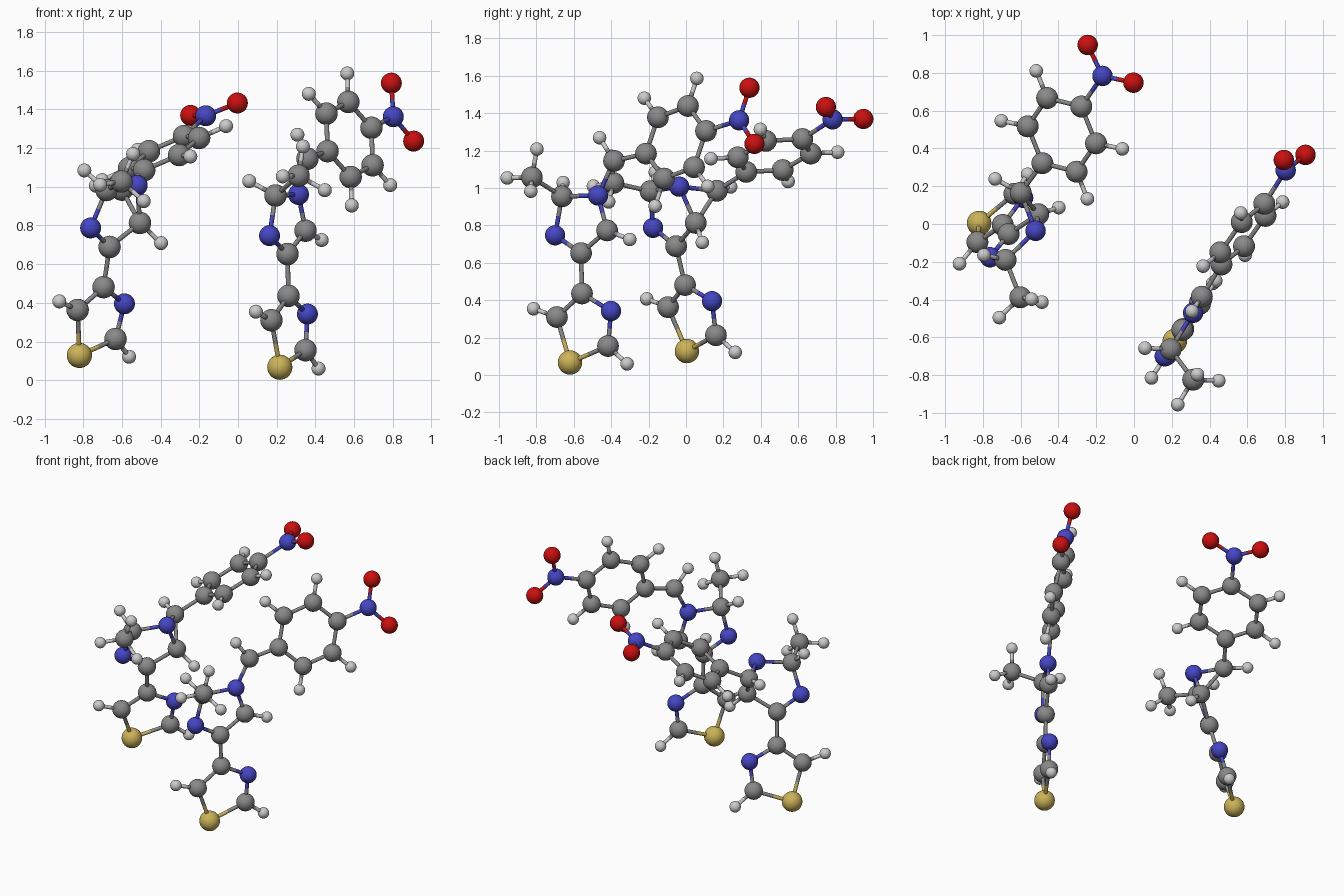
import bpy, bmesh
from mathutils import Vector

if "Cube" in bpy.data.objects:
    bpy.data.objects.remove(bpy.data.objects["Cube"])

# element: (name, ball radius, colour)
ELEMENTS = {
    "C": ("carbon", 0.058, (0.25, 0.25, 0.25, 1)),
    "H": ("hydrogen", 0.036, (0.55, 0.55, 0.55, 1)),
    "N": ("nitrogen", 0.054, (0.06, 0.06, 0.55, 1)),
    "O": ("oxygen", 0.054, (0.6, 0.005, 0.005, 1)),
    "S": ("sulphur", 0.065, (0.6, 0.45, 0.1, 1)),
}
BOND_R, H_LEN, BOND_MAX = 0.012, 0.155, 0.28


def make_mesh(name, build, mat):
    bm = bmesh.new()
    build(bm)
    me = bpy.data.meshes.new(name)
    bm.to_mesh(me)
    bm.free()
    me.shade_smooth()
    me.materials.append(mat)
    return me


# Shared ball and half-stick meshes, one pair per element
BALL, STICK = {}, {}
for el, (label, radius, colour) in ELEMENTS.items():
    mat = bpy.data.materials.new(label)
    mat.diffuse_color = colour
    mat.use_nodes = True
    mat.node_tree.nodes["Principled BSDF"].inputs["Base Color"].default_value = mat.diffuse_color
    BALL[el] = make_mesh(label + "_ball", lambda bm: bmesh.ops.create_uvsphere(
        bm, u_segments=32, v_segments=16, radius=radius), mat)
    STICK[el] = make_mesh(label + "_stick", lambda bm: bmesh.ops.create_cone(
        bm, segments=16, radius1=BOND_R, radius2=BOND_R, depth=1), mat)


def add(name, mesh):
    ob = bpy.data.objects.new(name, mesh)
    bpy.context.collection.objects.link(ob)
    return ob


def half_stick(el, a, b):
    ob = add(ELEMENTS[el][0] + "_bond", STICK[el])
    ob.location = (a + b) / 2
    ob.rotation_mode = 'QUATERNION'
    ob.rotation_quaternion = (b - a).to_track_quat('Z', 'Y')
    ob.scale = (1, 1, (b - a).length)


def molecule(thiazole, imidazole, methyl, bridge, ring3, nitro):
    atoms = []                                   # (element, position, hydrogens)

    def put(spec, points):
        for s, p in zip(spec.split(), points):
            atoms.append((s[0], Vector(p), int(s[1:] or 0)))

    put("S C1 N C C1", thiazole)
    put("C N C1 N C1", imidazole)
    put("C3 C1", (methyl, bridge))
    # Phenyl hexagon completed from three of its corners
    ipso, ortho, para = map(Vector, ring3)
    c = (ipso + para) / 2
    u, v = ortho - c, ipso - c
    put("C C1 C1 C C1 C1", (ipso, ortho, c + u - v, para, c - u, c + v - u))
    put("N O O", nitro)

    heavy = len(atoms)
    bonds = [(i, j) for i in range(heavy) for j in range(i)
             if (atoms[i][1] - atoms[j][1]).length < BOND_MAX]

    def dirs(i, skip=None):
        out = []
        for a, b in bonds:
            if i in (a, b):
                k = b if a == i else a
                if k < heavy and k != skip:
                    out.append((atoms[k][1] - atoms[i][1]).normalized())
        return out

    # Hydrogens: opposite the neighbours, staggered on the methyl
    for i in range(heavy):
        el, p, n = atoms[i]
        hs = []
        if n:
            hs = [-sum(dirs(i), Vector())]
        if n == 3:
            j = next(b if a == i else a for a, b in bonds if i in (a, b))
            others = dirs(j, i)
            hs = [-d for d in others]
            hs.append(sum(dirs(j), Vector()))    # opposite the neighbour's hydrogen
        for h in hs:
            atoms.append(("H", p + h.normalized() * H_LEN, 0))
            bonds.append((i, len(atoms) - 1))

    for el, p, n in atoms:
        add(ELEMENTS[el][0] + "_atom", BALL[el]).location = p
    for a, b in bonds:
        (ea, pa, _), (eb, pb, _) = atoms[a], atoms[b]
        mid = (pa + pb) / 2
        half_stick(ea, pa, mid)
        half_stick(eb, pb, mid)


# Right-hand molecule
molecule(
    [(.216, -.62, .067), (.349, -.417, .155), (.359, -.401, .342), (.261, -.556, .436), (.173, -.69, .31)],
    [(.256, -.561, .652), (.163, -.70, .747), (.194, -.663, .955), (.313, -.47, .96), (.349, -.422, .773)],
    (.313, -.824, 1.057), (.359, -.385, 1.145),
    [(.463, -.214, 1.184), (.457, -.15, 1.378), (.69, .107, 1.305)],
    [(.803, .284, 1.362), (.793, .339, 1.536), (.908, .366, 1.236)])

# Left-hand molecule
molecule(
    [(-.82, .005, .128), (-.633, .16, .213), (-.587, .139, .395), (-.695, -.005, .481), (-.829, -.096, .363)],
    [(-.664, -.053, .689), (-.762, -.176, .787), (-.68, -.19, .983), (-.521, -.036, 1.007), (-.507, .052, .813)],
    (-.602, -.388, 1.027), (-.60, .165, .985),
    [(-.485, .322, 1.086), (-.563, .517, 1.096), (-.279, .622, 1.262)],
    [(-.167, .784, 1.367), (-.245, .948, 1.369), (-.003, .748, 1.433)])
